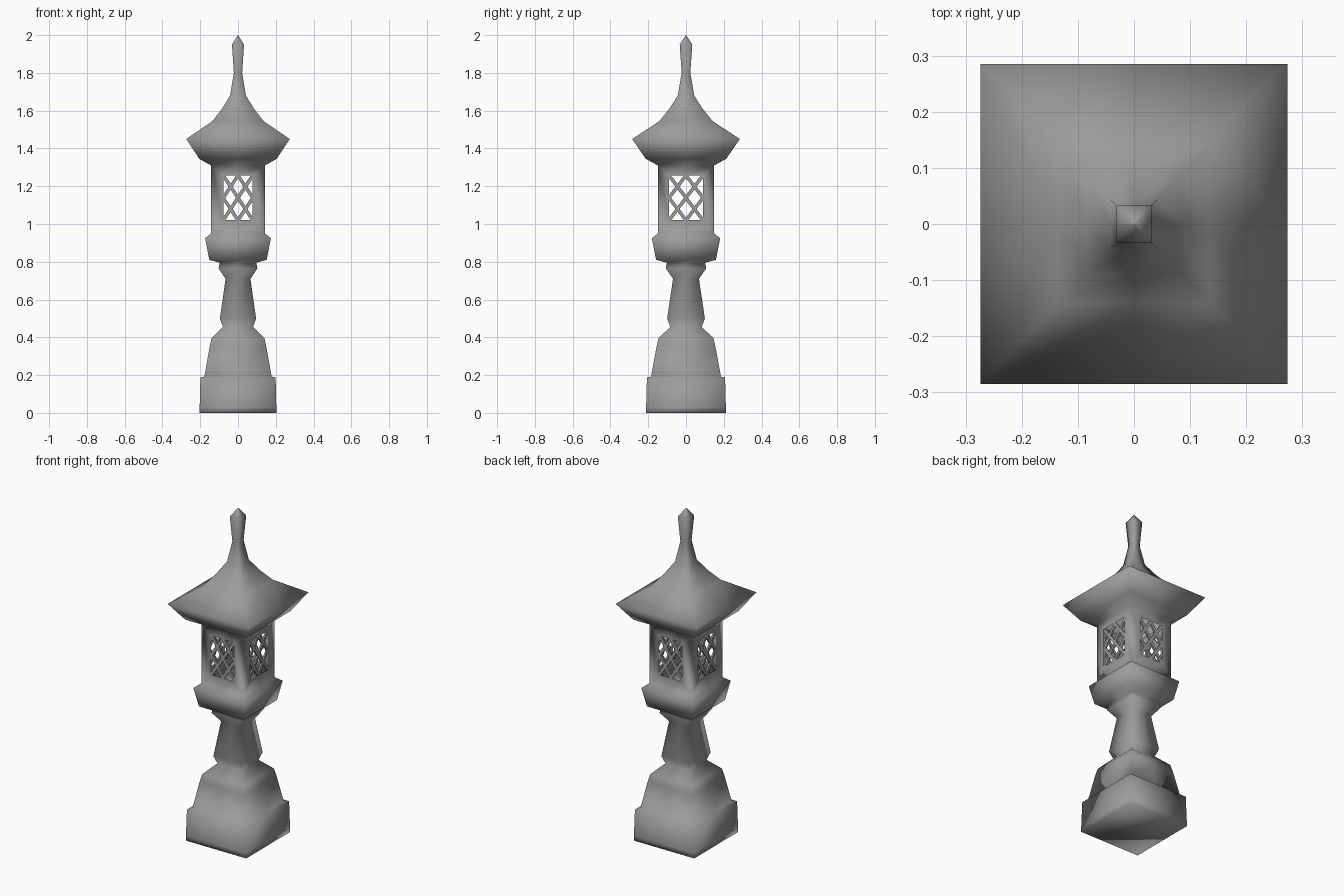
import bpy, bmesh
from mathutils import Vector

if "Cube" in bpy.data.objects:
    bpy.data.objects.remove(bpy.data.objects["Cube"])

YS = 1.04  # the lantern is slightly deeper than wide
UP = Vector((0, 0, 1))
stone = bpy.data.materials.new("dark_stone")
stone.diffuse_color = (.33, .33, .33, 1)
stone.use_nodes = True
stone.node_tree.nodes["Principled BSDF"].inputs["Base Color"].default_value = stone.diffuse_color


def finish(bm, name, smooth):
    bmesh.ops.remove_doubles(bm, verts=bm.verts, dist=1e-4)
    bmesh.ops.recalc_face_normals(bm, faces=bm.faces)
    for f in bm.faces:
        f.smooth = smooth
    mesh = bpy.data.meshes.new(name)
    bm.to_mesh(mesh)
    bm.free()
    mesh.materials.append(stone)
    obj = bpy.data.objects.new(name, mesh)
    bpy.context.collection.objects.link(obj)
    return obj


def square_loft(bm, profile):
    """Stack rectangular rings (corners and side midpoints) of (half width, height)."""
    plan = ((-1, -1), (0, -1), (1, -1), (1, 0), (1, 1), (0, 1), (-1, 1), (-1, 0))
    rings = [[bm.verts.new((x * r, y * r * YS, z)) for x, y in plan]
             for r, z in profile]
    for a, b in zip(rings, rings[1:]):
        for i in range(8):
            j = (i + 1) % 8
            bm.faces.new((a[i], a[j], b[j], b[i]))
    return rings


# Lantern chamber dimensions: walls, windows, and the four facing directions
Z0, Z1, W0, W1 = .95, 1.31, 1.02, 1.257
HX, HY = .143, .143 * YS
WX, WY = .078, .09
SIDES = [("front", Vector((1, 0, 0)), Vector((0, -1, 0)), HX, HY, WX),
         ("right", Vector((0, 1, 0)), Vector((1, 0, 0)), HY, HX, WY),
         ("back", Vector((-1, 0, 0)), Vector((0, 1, 0)), HX, HY, WX),
         ("left", Vector((0, -1, 0)), Vector((-1, 0, 0)), HY, HX, WY)]

# Base, stem and platform
bm = bmesh.new()
base = square_loft(bm, [
    (.203, 0), (.203, .03), (.199, .188), (.178, .192), (.15, .35), (.14, .395),
    (.08, .455), (.096, .50), (.066, .71), (.103, .765), (.097, .795),
    (.152, .81), (.174, .925), (HX, Z0)])
bm.faces.new(base[0][::-1])

# Roof and finial
roof = square_loft(bm, [
    (HX, Z1), (.205, 1.345), (.274, 1.45), (.135, 1.545), (.085, 1.61),
    (.042, 1.68), (.022, 1.80), (.032, 1.95), (.0005, 2.0)])
bm.faces.new(roof[-1])

# Chamber walls with a window in each, welded to platform and roof
for name, u, n, half, dist, win in SIDES:
    def loop(h, lo, hi):
        return [bm.verts.new(u * a + n * dist + UP * z) for a, z in
                ((-h, lo), (0, lo), (h, lo), (h, hi), (0, hi), (-h, hi))]
    outer, inner = loop(half, Z0, Z1), loop(win, W0, W1)
    for i in range(6):
        j = (i + 1) % 6
        bm.faces.new((outer[i], outer[j], inner[j], inner[i]))
finish(bm, "lantern_body", True)

# Window lattices: crossed diagonal bars clipped to each opening
H = W1 - W0
for name, u, n, half, dist, win in SIDES:
    bm = bmesh.new()
    for s in (-1, 1):
        for shift in (-win, 0, win):
            lo = max(-win, -win + shift)
            hi = min(win, win + shift)
            pts = [(s * a, W0 + H / 2 + (a - shift) / (2 * win) * H)
                   for a in (lo, hi)]
            p, q = [u * a + UP * z + n * (dist - .008) for a, z in pts]
            side = n.cross((q - p).normalized()) * .009
            deep = n * .005
            ends = [[bm.verts.new(c + side * i + deep * j)
                     for i, j in ((-1, -1), (1, -1), (1, 1), (-1, 1))]
                    for c in (p, q)]
            for i in range(4):
                j = (i + 1) % 4
                bm.faces.new((ends[0][i], ends[0][j], ends[1][j], ends[1][i]))
            bm.faces.new(ends[0][::-1])
            bm.faces.new(ends[1])
    finish(bm, name + "_lattice", False)
